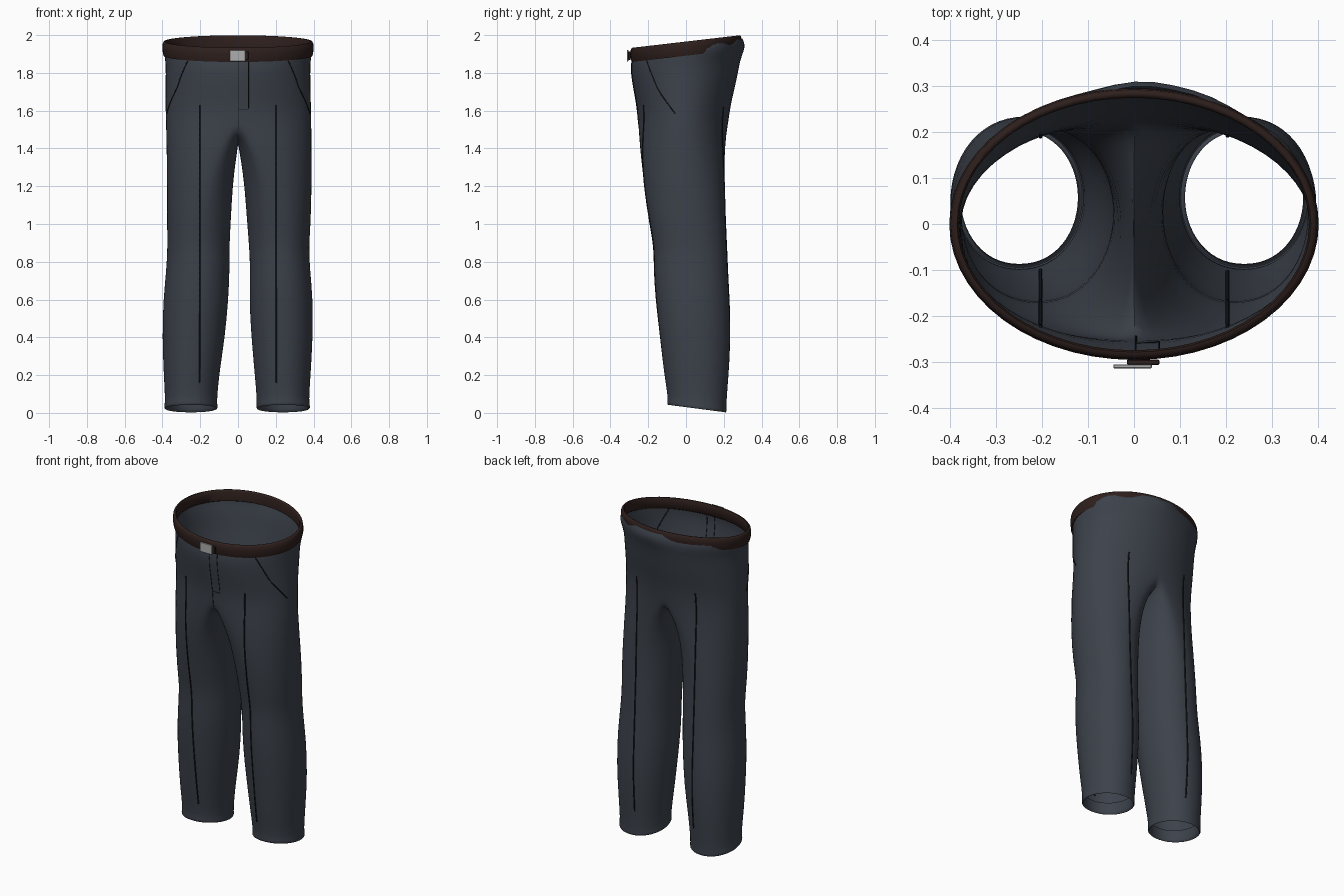
import bpy, bmesh, math, random
from mathutils import Vector
from mathutils.bvhtree import BVHTree

if "Cube" in bpy.data.objects:
    bpy.data.objects.remove(bpy.data.objects["Cube"])

random.seed(4)
N = 14  # columns from front centre to back centre


def material(name, rgb):
    m = bpy.data.materials.new(name)
    m.diffuse_color = (*rgb, 1)
    m.use_nodes = True
    m.node_tree.nodes["Principled BSDF"].inputs["Base Color"].default_value = m.diffuse_color
    return m


CLOTH = material("slate cloth", (0.046, 0.055, 0.071))
LEATHER = material("brown leather", (0.027, 0.014, 0.012))
METAL = material("grey metal", (0.42, 0.42, 0.42))
STITCH = material("dark seam", (0.008, 0.009, 0.011))


def finish(name, bm, mat, angle=60):
    bmesh.ops.recalc_face_normals(bm, faces=bm.faces)
    me = bpy.data.meshes.new(name)
    bm.to_mesh(me)
    bm.free()
    ob = bpy.data.objects.new(name, me)
    bpy.context.collection.objects.link(ob)
    me.materials.append(mat)
    bpy.ops.object.select_all(action='DESELECT')
    ob.select_set(True)
    bpy.context.view_layer.objects.active = ob
    bpy.ops.object.shade_smooth_by_angle(angle=math.radians(angle))
    return ob


def bridge(bm, a, b, closed):
    n = len(a)
    for i in range(n if closed else n - 1):
        j = (i + 1) % n
        bm.faces.new((a[i], a[j], b[j], b[i]))


# Hips: height, half width, front y, back y, tilt, raggedness at the back
HIPS = [
    (1.945, .388, -.278, .296, .12, .010),
    (1.915, .393, -.287, .308, .12, .012),
    (1.880, .390, -.292, .306, .12, .006),
    (1.840, .385, -.294, .288, .10, 0),
    (1.750, .386, -.284, .270, .04, 0),
    (1.660, .388, -.268, .245, .01, 0),
]
# Legs: height, front y, back y, left inner/outer x, right inner/outer x,
# roundness, dip of the inner edge, tilt
LEGS = [
    (1.58, -.257, .230, 0, .385, 0, .390, 0, .15, 0),
    (1.48, -.250, .214, .003, .382, .006, .391, .30, .09, 0),
    (1.36, -.241, .205, .012, .379, .016, .391, .60, .03, 0),
    (1.20, -.222, .204, .028, .376, .034, .391, .85, 0, 0),
    (1.00, -.192, .209, .038, .377, .048, .386, 1, 0, 0),
    (0.88, -.168, .216, .045, .374, .058, .376, 1, 0, 0),
    (0.76, -.170, .220, .043, .380, .064, .382, 1, 0, 0),
    (0.60, -.160, .230, .050, .397, .058, .398, 1, 0, 0),
    (0.40, -.138, .238, .068, .402, .070, .397, 1, 0, 0),
    (0.20, -.117, .226, .100, .394, .088, .385, 1, 0, -.05),
    (0.055, -.095, .213, .112, .385, .101, .375, 1, 0, -.13),
    (0.035, -.102, .217, .106, .393, .095, .384, 1, 0, -.13),
    (0.018, -.097, .213, .110, .388, .099, .379, 1, 0, -.13),
    (0.030, -.085, .202, .122, .376, .111, .367, 1, 0, -.13),
    (0.100, -.090, .204, .120, .378, .109, .369, 1, 0, -.10),
]


def half_hip(bm, row, s, jitter):
    z, rx, yf, yb, tilt, rag = row
    ring = []
    for i in range(N + 1):
        t = math.pi * i / N
        k = 1 + rag * jitter[i] / .3 * max(0, -math.cos(t) + .15)
        x = s * rx * math.sin(t) * k if 0 < i < N else 0
        y = ((yf + yb) / 2 - (yb - yf) / 2 * math.cos(t)) * k
        ring.append(bm.verts.new((x, y, z + tilt * y)))
    return ring


def leg_ring(bm, row, s):
    z, yf, yb, li, lo, ri, ro, rnd, dip, tilt = row
    xi, xo = (ri, ro) if s > 0 else (li, lo)
    yc, ry = (yf + yb) / 2, (yb - yf) / 2
    ring = []
    for i in range(2 * N):
        t = math.pi * i / N
        sn = math.sin(t)
        flat = xi + (xo - xi) * max(0, sn) if i not in (0, N) else xi
        oval = (xi + xo) / 2 + (xo - xi) / 2 * math.copysign(abs(sn) ** .92, sn)
        x = flat + (oval - flat) * rnd
        y = yc - ry * math.cos(t)
        drop = dip * max(0, -sn) ** .8 if i > N else 0
        ring.append(bm.verts.new((s * x, y, z - drop + tilt * (y - yc))))
    return ring


# Trousers: two mirrored halves joined along the centre and crotch
bm = bmesh.new()
for s in (-1, 1):
    jit = [random.uniform(-1, 1) for _ in range(N)] + [.8]
    hips = [half_hip(bm, r, s, jit) for r in HIPS]
    legs = [leg_ring(bm, r, s) for r in LEGS]
    for a, b in zip(hips, hips[1:]):
        bridge(bm, a, b, False)
    bridge(bm, hips[-1], legs[0][:N + 1], False)
    for a, b in zip(legs, legs[1:]):
        bridge(bm, a, b, True)
bmesh.ops.remove_doubles(bm, verts=bm.verts, dist=.0005)
trousers = finish("trousers", bm, CLOTH, 80)
sub = trousers.modifiers.new("smooth", 'SUBSURF')
sub.levels = sub.render_levels = 1

# Belt: small rounded section swept around the tilted waist
bm = bmesh.new()
SECTION = [(-.018, -.066), (-.004, -.075), (0, -.06), (.003, -.03), (0, -.008),
           (-.006, 0), (-.014, 0), (-.018, -.008)]
rings = []
for i in range(56):
    t = 2 * math.pi * i / 56
    ring = []
    for off, h in SECTION:
        x, y = (.398 + off) * math.sin(t), -(.292 + off) * math.cos(t)
        ring.append(bm.verts.new((x, y, 1.966 + h + .116 * y)))
    rings.append(ring)
for i in range(56):
    bridge(bm, rings[i], rings[(i + 1) % 56], True)
finish("belt", bm, LEATHER)


# Buckle plate and belt tip
def box(name, centre, size, mat):
    bm = bmesh.new()
    bmesh.ops.create_cube(bm, size=1)
    for v in bm.verts:
        v.co = Vector(c + a * b for c, a, b in zip(centre, v.co, size))
    bmesh.ops.bevel(bm, geom=bm.edges[:], offset=.002, segments=1, affect='EDGES')
    return finish(name, bm, mat, 30)


box("buckle", (-.003, -.309, 1.891), (.084, .009, .06), METAL)
box("belt_tip", (.02, -.300, 1.891), (.07, .012, .045), LEATHER)

# Seams: thin cords laid on the cloth by ray casting
bpy.context.view_layer.update()
tree = BVHTree.FromObject(trousers, bpy.context.evaluated_depsgraph_get())


def seam(name, knots, width, steps=24):
    """Each knot is (x, y, z) outside the cloth; rays go along y or to the axis."""
    pts = []
    for a, b in zip(knots, knots[1:]):
        for i in range(steps + 1):
            p = Vector(a).lerp(Vector(b), i / steps)
            d = Vector((0, -p.y, 0)) if abs(p.y) > .9 else Vector((-p.x, -p.y, 0))
            hit = tree.ray_cast(p, d.normalized())[0]
            if hit:
                pts.append(hit)
    if len(pts) < 2:
        return
    cu = bpy.data.curves.new(name, 'CURVE')
    cu.dimensions = '3D'
    cu.bevel_depth = width
    cu.bevel_resolution = 1
    cu.use_fill_caps = True
    sp = cu.splines.new('POLY')
    sp.points.add(len(pts) - 1)
    for q, p in zip(sp.points, pts):
        q.co = (*p, 1)
    cu.materials.append(STITCH)
    bpy.context.collection.objects.link(bpy.data.objects.new(name, cu))


for s, side in ((-1, "left"), (1, "right")):
    x = s * .203
    seam(side + "_front_crease", [(x, -1, .16), (x, -1, 1.63)], .0045, 50)
    seam(side + "_back_crease", [(x, 1, .16), (x, 1, 1.62)], .0045, 50)
    seam(side + "_pocket_seam", [(s * .56, -.44, 1.865), (s * .70, -.33, 1.72),
                                 (s * .78, -.12, 1.585)], .003)
seam("fly_seam", [(.055, -1, 1.86), (.055, -1, 1.605), (.004, -1, 1.605)], .002)
seam("centre_seam", [(.004, -1, 1.86), (.004, -1, 1.5)], .002)
